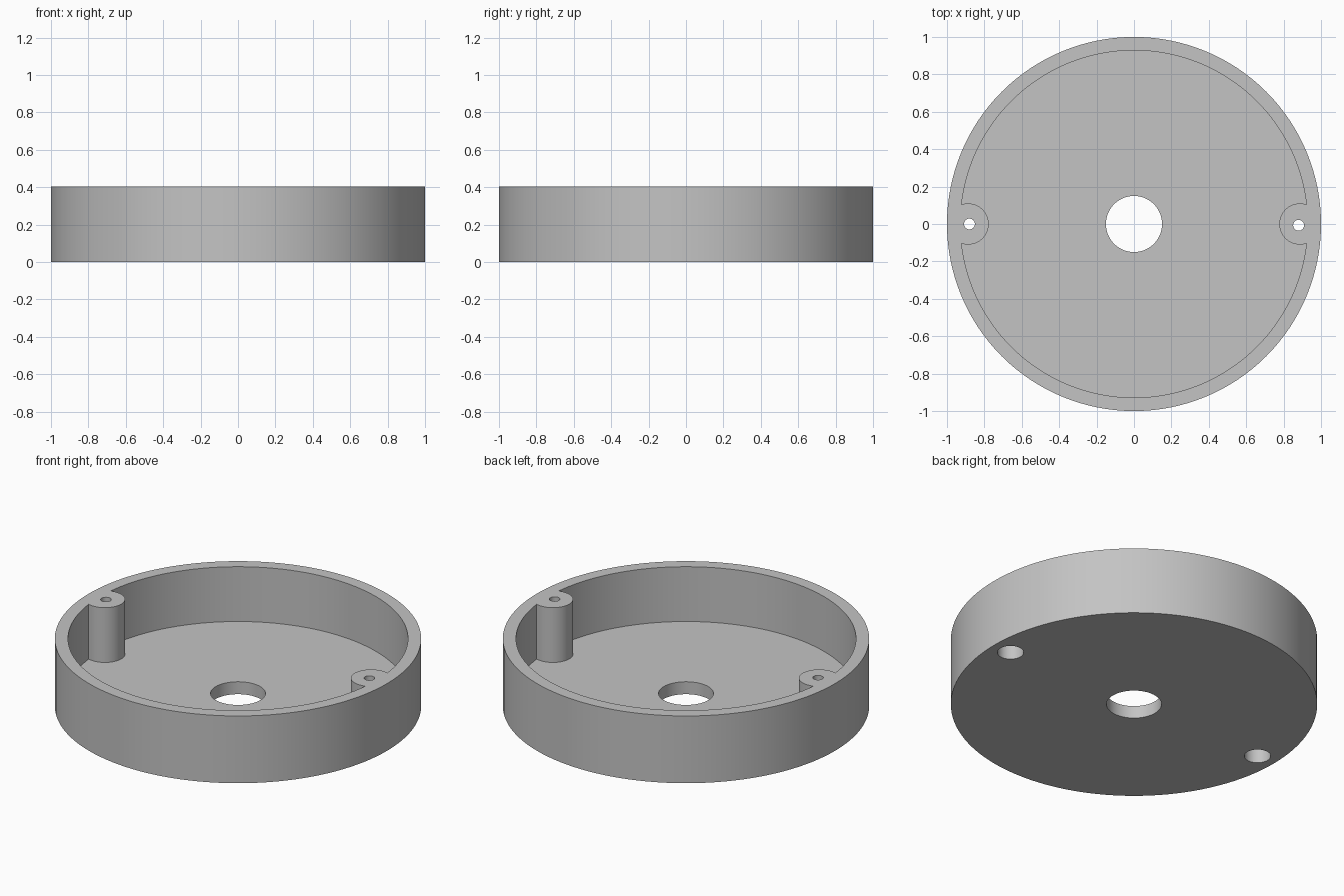
import bpy
import math

HEIGHT = 0.405
FLOOR = 0.075
BOSS_X = 0.887

if "Cube" in bpy.data.objects:
    bpy.data.objects.remove(bpy.data.objects["Cube"], do_unlink=True)


def cylinder(name, radius, bottom, top, x=0.0, y=0.0, sides=64):
    bpy.ops.mesh.primitive_cylinder_add(
        vertices=sides, radius=radius, depth=top - bottom,
        location=(x, y, (bottom + top) / 2))
    obj = bpy.context.object
    obj.name = name
    return obj


def cut(target, cutter):
    mod = target.modifiers.new("cut", 'BOOLEAN')
    mod.operation = 'DIFFERENCE'
    mod.solver = 'EXACT'
    mod.object = cutter
    bpy.context.view_layer.objects.active = target
    bpy.ops.object.modifier_apply(modifier=mod.name)
    bpy.data.objects.remove(cutter, do_unlink=True)


# Round cup: outer drum and the cavity that leaves two screw posts standing
cup = cylinder("round_base_cup", 1.0, 0, HEIGHT, sides=128)
cavity = cylinder("cavity_cutter", 0.928, FLOOR, HEIGHT + 0.2, sides=128)
for side in (-1, 1):
    cut(cavity, cylinder("post_cutter", 0.11, -0.1, HEIGHT + 0.4, side * BOSS_X))
cut(cup, cavity)

# Central opening through the floor
cut(cup, cylinder("centre_hole_cutter", 0.15, -0.1, FLOOR + 0.1))

# Screw holes with wide recesses from below
for x, y in ((-0.88, 0.0), (0.88, -0.007)):
    cut(cup, cylinder("recess_cutter", 0.072, -0.1, 0.2, x, 0.0, 48))
    cut(cup, cylinder("screw_hole_cutter", 0.029, -0.2, HEIGHT + 0.2, x, y, 32))

# Plain grey finish
grey = bpy.data.materials.new("plain_grey")
grey.use_nodes = True
colour = (0.55, 0.55, 0.55, 1.0)
grey.diffuse_color = colour
grey.node_tree.nodes["Principled BSDF"].inputs["Base Color"].default_value = colour
cup.data.materials.clear()
cup.data.materials.append(grey)

# Smooth round walls, crisp rims
bpy.ops.object.select_all(action='DESELECT')
cup.select_set(True)
bpy.context.view_layer.objects.active = cup
bpy.ops.object.shade_smooth_by_angle(angle=math.radians(30))
